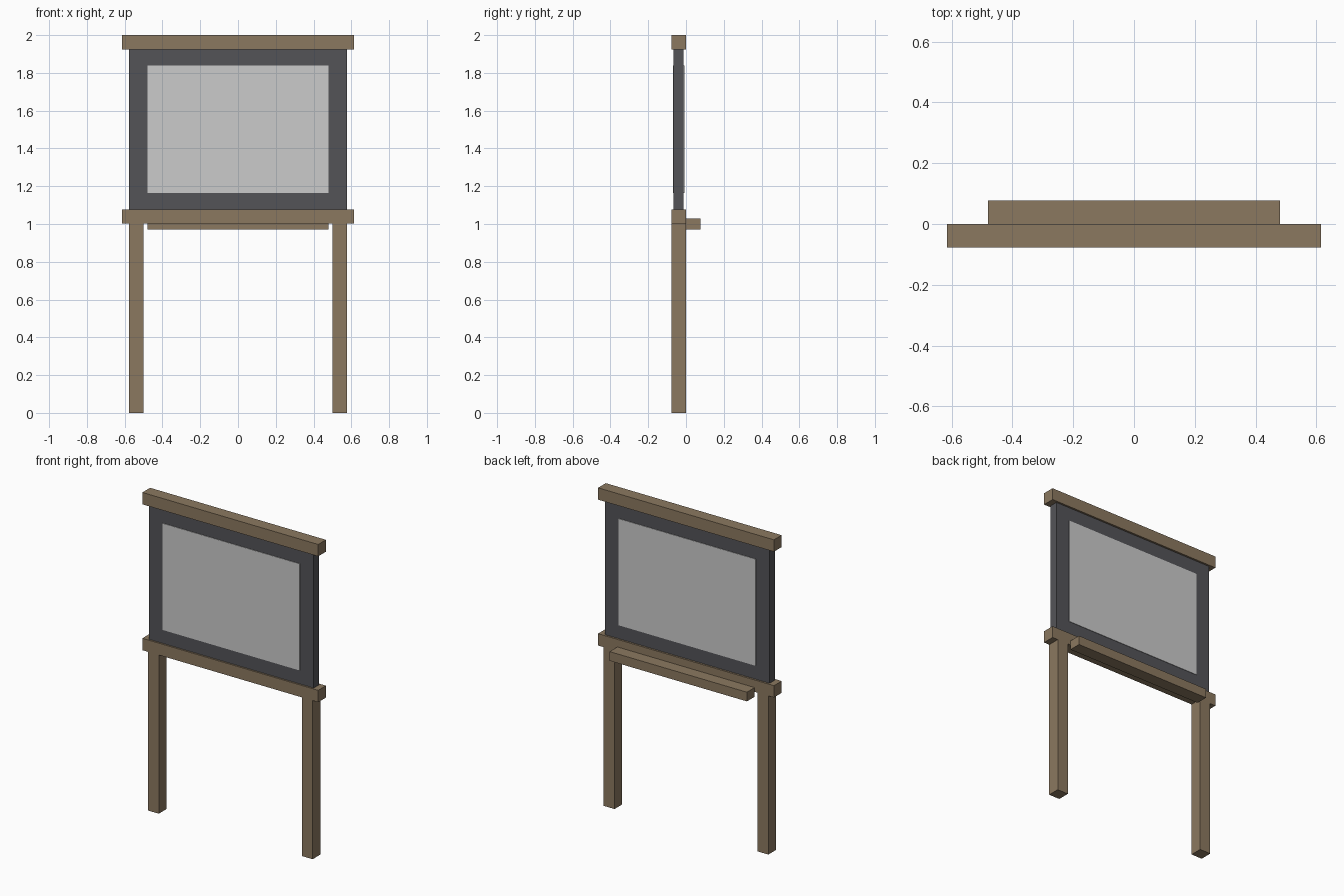
import bpy

if "Cube" in bpy.data.objects:
    bpy.data.objects.remove(bpy.data.objects["Cube"])


def make_material(name, colour):
    mat = bpy.data.materials.new(name)
    mat.diffuse_color = (*colour, 1.0)
    mat.use_nodes = True
    mat.node_tree.nodes["Principled BSDF"].inputs["Base Color"].default_value = mat.diffuse_color
    return mat


wood = make_material("wood", (0.26, 0.19, 0.117))
dark = make_material("dark_frame", (0.088, 0.088, 0.097))


def box(name, x, y, z, mat=None):
    """Box from (min, max) pairs along each axis."""
    bpy.ops.mesh.primitive_cube_add(
        size=1, location=[(a + b) / 2 for a, b in (x, y, z)])
    obj = bpy.context.object
    obj.name = name
    obj.scale = [b - a for a, b in (x, y, z)]
    bpy.ops.object.transform_apply(location=False, rotation=False, scale=True)
    if mat:
        obj.data.materials.append(mat)
    return obj


BEAM_Y = (-0.077, 0.0)

# Horizontal beams above and below the board
box("top_beam", (-0.615, 0.615), BEAM_Y, (1.925, 2.0), wood)
box("bottom_beam", (-0.615, 0.615), BEAM_Y, (1.003, 1.078), wood)

# Legs
for side, name in ((-1, "left_leg"), (1, "right_leg")):
    x = sorted((side * 0.5, side * 0.576))
    box(name, x, BEAM_Y, (0.0, 1.003), wood)

# Rear ledge
box("rear_ledge", (-0.48, 0.48), (0.0, 0.077), (0.972, 1.03), wood)

# Dark board, with a grey panel standing slightly proud on both faces
box("board_frame", (-0.576, 0.576), (-0.066, -0.012), (1.078, 1.925), dark)
box("board_panel", (-0.48, 0.48), (-0.069, -0.009), (1.164, 1.838))
